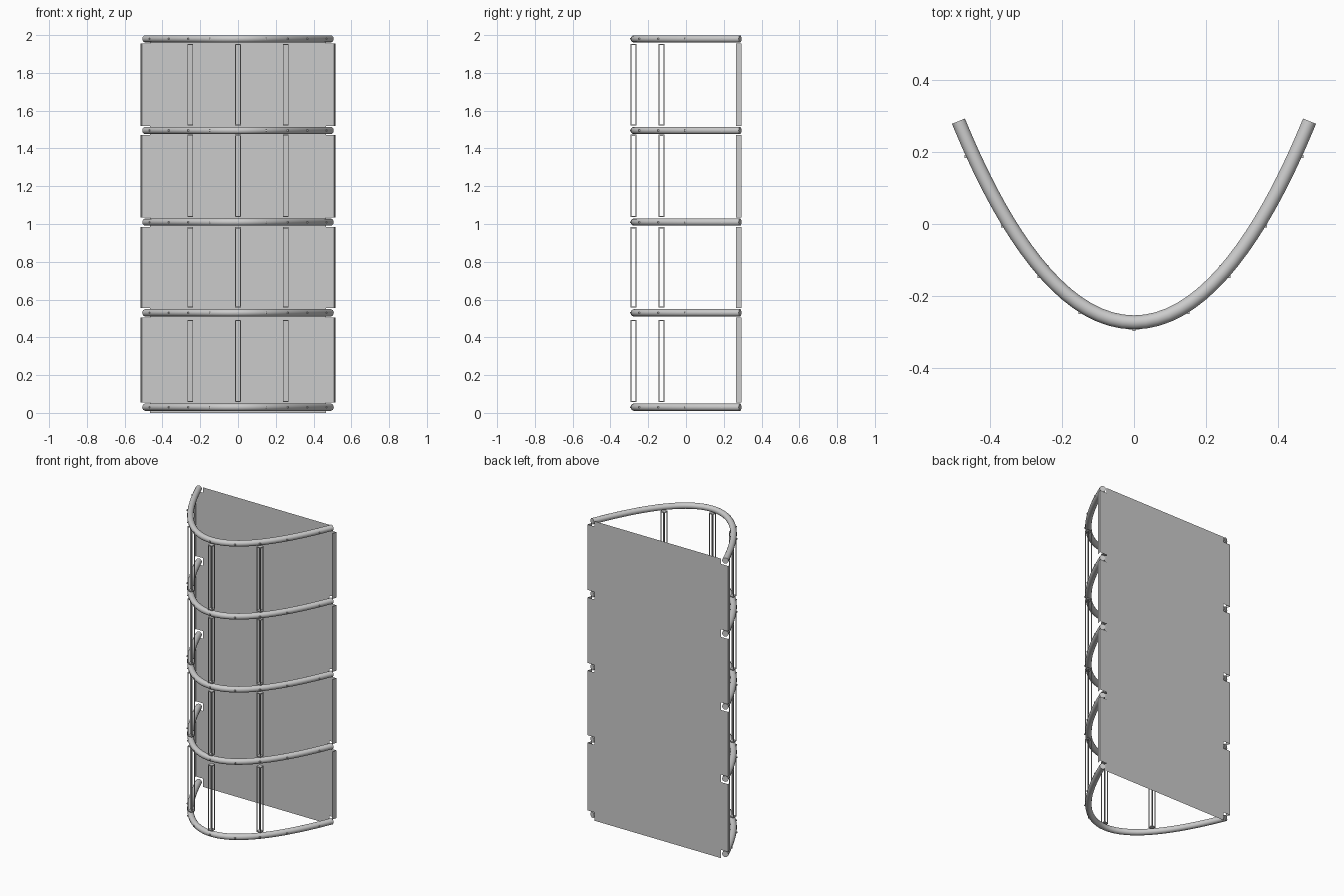
import bpy, bmesh, math
from mathutils import Vector

if "Cube" in bpy.data.objects:
    bpy.data.objects.remove(bpy.data.objects["Cube"])

RING_Z = [0.03, 0.53, 1.01, 1.495, 1.98]
GAPS = [(0.06, 0.49), (0.56, 0.98), (1.04, 1.47), (1.525, 1.95)]
R = 0.0195


def bow(x):
    return -0.274 + (2.2 + 0.6 * x * x) * x * x


def finish(bm, name, smooth=False):
    me = bpy.data.meshes.new(name)
    bm.to_mesh(me)
    bm.free()
    ob = bpy.data.objects.new(name, me)
    bpy.context.collection.objects.link(ob)
    if smooth:
        bpy.context.view_layer.objects.active = ob
        ob.select_set(True)
        bpy.ops.object.shade_smooth_by_angle(angle=math.radians(40))
        ob.select_set(False)
    return ob


def box(bm, lo, hi):
    vs = bmesh.ops.create_cube(bm, size=1)['verts']
    for v in vs:
        v.co = Vector([(a + b) / 2 + c * (b - a) for a, b, c in zip(lo, hi, v.co)])


# bowed tube hoops with small rivets on the outside
def hoop(z, i):
    bm = bmesh.new()
    n, sides, rings = 40, 14, []
    for k in range(n + 1):
        x = 0.489 * math.sin((k / n - 0.5) * math.pi * 0.8) / math.sin(math.pi * 0.4)
        t = Vector((1, 4.4 * x + 2.4 * x ** 3, 0)).normalized()
        side = Vector((t.y, -t.x, 0))
        c = Vector((x, bow(x), z))
        rings.append([bm.verts.new(c + side * R * math.cos(a) + Vector((0, 0, R * math.sin(a))))
                      for a in [2 * math.pi * j / sides for j in range(sides)]])
    for a, b in zip(rings, rings[1:]):
        for j in range(sides):
            m = (j + 1) % sides
            bm.faces.new((a[j], b[j], b[m], a[m]))
    bm.faces.new(rings[0])
    bm.faces.new(rings[-1][::-1])
    bmesh.ops.recalc_face_normals(bm, faces=bm.faces)
    finish(bm, f"hoop_{i}", True)

    bm = bmesh.new()
    for x in (-0.45, -0.35, -0.25, -0.14, 0, 0.14, 0.25, 0.35, 0.45):
        t = Vector((1, 4.4 * x + 2.4 * x ** 3, 0)).normalized()
        p = Vector((x + t.y * R, bow(x) - t.x * R, z))
        box(bm, p - Vector((0.004,) * 3), p + Vector((0.004,) * 3))
    finish(bm, f"hoop_rivets_{i}")


for i, z in enumerate(RING_Z):
    hoop(z, i + 1)

# back sheet, notched where the hoops end
right = [(0.465, 0.0)]
flanges = []
for i, z in enumerate(RING_Z):
    lo, hi = z - 0.025, z + 0.025
    if i > 0:
        right += [(0.517, lo), (0.465, lo)]
        flanges[-1].append(lo)
    if i < 4:
        right += [(0.465, hi), (0.517, hi)]
        flanges.append([hi])
right.append((0.465, 1.99))
outline = right + [(-x, z) for x, z in reversed(right)]
bm = bmesh.new()
bm.faces.new([bm.verts.new((x, 0.295, z)) for x, z in outline])
# folded side flanges
for s in (-1, 1):
    for lo, hi in flanges:
        bm.faces.new([bm.verts.new(p) for p in (
            (s * 0.517, 0.295, lo), (s * 0.508, 0.264, lo),
            (s * 0.508, 0.264, hi), (s * 0.517, 0.295, hi))])
bmesh.ops.remove_doubles(bm, verts=bm.verts, dist=0.0001)
finish(bm, "back_panel")

# open upright spacers between the hoops: slim corner wires with end plates
for j, (x, y) in enumerate([(-0.253, -0.13), (0, -0.278), (0.253, -0.13)]):
    bm = bmesh.new()
    w, t = 0.0155, 0.0022
    for lo, hi in GAPS:
        for sx in (-1, 1):
            for sy in (-1, 1):
                cx, cy = x + sx * (w - t), y + sy * (w - t)
                box(bm, (cx - t, cy - t, lo), (cx + t, cy + t, hi))
        for z in (lo, hi):
            box(bm, (x - w, y - w, z - 0.003), (x + w, y + w, z + 0.003))
    finish(bm, f"upright_spacer_{j + 1}")
